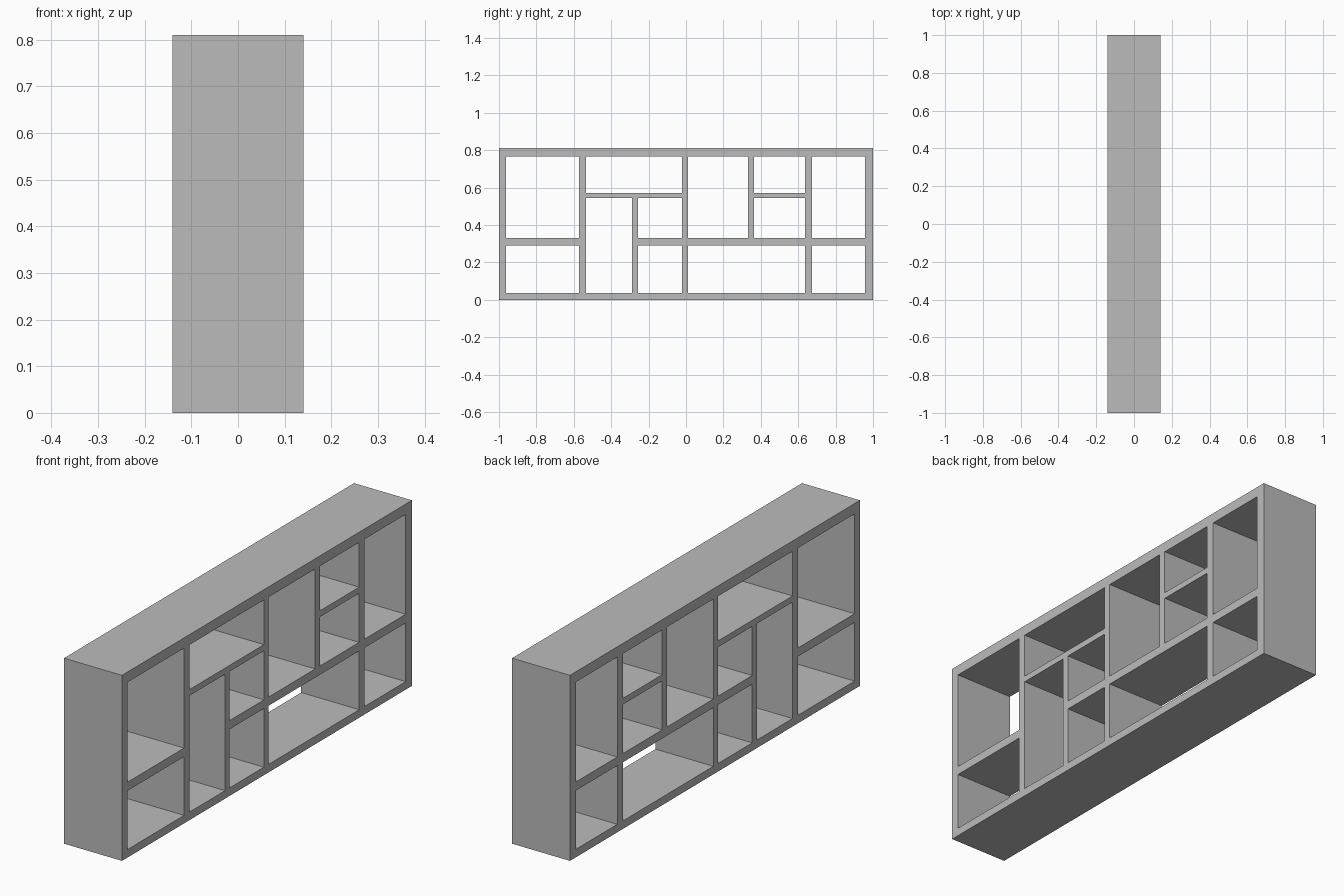
import bpy

cube = bpy.data.objects.get("Cube")
if cube:
    bpy.data.objects.remove(cube, do_unlink=True)

DEPTH = 0.28
HEIGHT = 0.81
FLOOR, CEILING = 0.035, 0.765      # inner faces of the outer frame
MID_LOW, MID_HIGH = 0.291, 0.329   # middle shelf
TOP_LOW, TOP_HIGH = 0.543, 0.57    # small upper shelves

grey = bpy.data.materials.new("plain_grey")
grey.use_nodes = True
color = (0.5, 0.5, 0.5, 1)
grey.diffuse_color = color
grey.node_tree.nodes["Principled BSDF"].inputs["Base Color"].default_value = color


def board(name, y0, y1, z0, z1):
    """Full-depth board spanning the given length and height."""
    bpy.ops.mesh.primitive_cube_add(size=1, location=(0, (y0 + y1) / 2, (z0 + z1) / 2))
    ob = bpy.context.object
    ob.name = name
    ob.scale = (DEPTH, y1 - y0, z1 - z0)
    bpy.ops.object.transform_apply(location=False, rotation=False, scale=True)
    ob.data.materials.append(grey)


# Outer frame
board("bottom_board", -1, 1, 0, FLOOR)
board("top_board", -1, 1, CEILING, HEIGHT)
board("front_end_panel", -1, -0.963, FLOOR, CEILING)
board("back_end_panel", 0.957, 1, FLOOR, CEILING)

# Full-height dividers
board("front_divider", -0.572, -0.535, FLOOR, CEILING)
board("centre_divider", -0.021, 0.011, FLOOR, CEILING)

# The back divider also runs the full height
board("back_divider", 0.636, 0.674, FLOOR, CEILING)

# Middle shelves
for name, y0, y1 in (
    ("front_middle_shelf", -0.963, -0.572),
    ("small_middle_shelf", -0.257, -0.021),
    ("wide_middle_shelf", 0.011, 0.636),
    ("back_middle_shelf", 0.674, 0.957),
):
    board(name, y0, y1, MID_LOW, MID_HIGH)

# Upper shelves and the short dividers that meet them
board("front_upper_shelf", -0.535, -0.021, TOP_LOW, TOP_HIGH)
board("lower_short_divider", -0.289, -0.257, FLOOR, TOP_LOW)
board("upper_short_divider", 0.332, 0.364, MID_HIGH, CEILING)
board("back_upper_shelf", 0.364, 0.636, TOP_LOW, TOP_HIGH)
